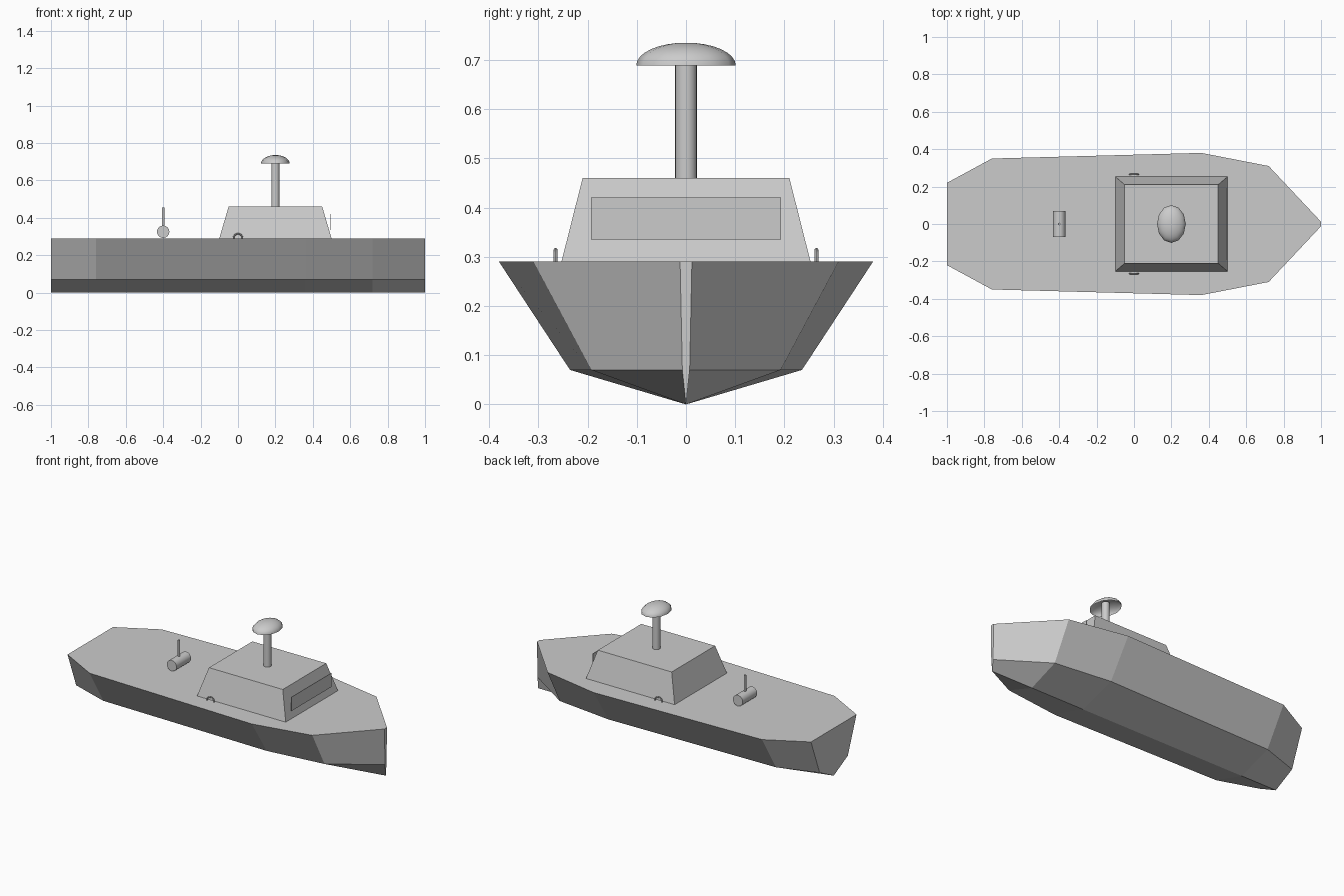
import bpy, bmesh, math

cube = bpy.data.objects.get("Cube")
if cube:
    bpy.data.objects.remove(cube, do_unlink=True)

grey = bpy.data.materials.new("plain_grey")
grey.use_nodes = True
grey.diffuse_color = (0.6, 0.6, 0.6, 1)
grey.node_tree.nodes["Principled BSDF"].inputs["Base Color"].default_value = (0.6, 0.6, 0.6, 1)


def finish(name, bm, smooth=False):
    mesh = bpy.data.meshes.new(name)
    bm.to_mesh(mesh)
    bm.free()
    mesh.materials.append(grey)
    obj = bpy.data.objects.new(name, mesh)
    bpy.context.collection.objects.link(obj)
    if smooth:
        bpy.ops.object.select_all(action="DESELECT")
        obj.select_set(True)
        bpy.context.view_layer.objects.active = obj
        bpy.ops.object.shade_smooth_by_angle(angle=math.radians(40))
    return obj


def loft(name, rings, closed_ends=True, smooth=False):
    """Skin matching closed rings of points."""
    bm = bmesh.new()
    rows = [[bm.verts.new(p) for p in ring] for ring in rings]
    for a, b in zip(rows, rows[1:]):
        for i in range(len(a)):
            j = (i + 1) % len(a)
            bm.faces.new((a[i], a[j], b[j], b[i]))
    if closed_ends:
        bm.faces.new(rows[0])
        bm.faces.new(rows[-1])
    bmesh.ops.recalc_face_normals(bm, faces=bm.faces)
    return finish(name, bm, smooth)


def cylinder(name, radius, depth, location, sides=24, along_y=False):
    bm = bmesh.new()
    bmesh.ops.create_cone(bm, cap_ends=True, segments=sides,
                          radius1=radius, radius2=radius, depth=depth)
    obj = finish(name, bm, True)
    obj.location = location
    if along_y:
        obj.rotation_euler.x = math.pi / 2
    return obj


# Hull: a five-point section at each station, stern to bow
DECK, CHINE = 0.29, 0.07
stations = [(-1, 0.22), (-0.76, 0.35), (0.36, 0.38), (0.72, 0.31), (1, 0.012)]
loft("hull", [[(x, -w, DECK), (x, -w * 0.62, CHINE), (x, 0, 0),
               (x, w * 0.62, CHINE), (x, w, DECK)] for x, w in stations])


# Cabin with sloping walls
def rectangle(x0, x1, w, z):
    return [(x0, -w, z), (x1, -w, z), (x1, w, z), (x0, w, z)]


loft("cabin", [rectangle(-0.10, 0.50, 0.253, DECK),
               rectangle(-0.05, 0.45, 0.21, 0.46)])

# Upright windscreen plate
loft("windscreen", [rectangle(0.495, 0.498, 0.193, 0.335),
                    rectangle(0.495, 0.498, 0.193, 0.42)])

# Mast and open radar dome
cylinder("mast", 0.022, 0.26, (0.2, 0, 0.59))
SIDES, STEPS = 12, 8
dome = []
for k in range(STEPS):
    a = math.pi / 2 * k / STEPS
    dome.append([(0.2 + 0.077 * math.cos(a) * math.cos(t),
                  0.101 * math.cos(a) * math.sin(t),
                  0.689 + 0.046 * math.sin(a))
                 for t in (math.tau * i / SIDES for i in range(SIDES))])
dome_obj = loft("radar_dome", dome, closed_ends=False, smooth=True)
bm = bmesh.new()
bm.from_mesh(dome_obj.data)
top = [e for e in bm.edges if e.is_boundary and e.verts[0].co.z > 0.7]
bmesh.ops.holes_fill(bm, edges=top, sides=0)
bmesh.ops.recalc_face_normals(bm, faces=bm.faces)
for f in bm.faces:
    f.smooth = True
bm.to_mesh(dome_obj.data)
bm.free()

# Winch drum and its post on the aft deck
cylinder("winch_drum", 0.033, 0.14, (-0.4, 0, 0.325), along_y=True)
cylinder("winch_post", 0.007, 0.13, (-0.4, 0, 0.39), sides=12)

# Ring handles half sunk in the side decks
for side, y in (("left", 0.265), ("right", -0.265)):
    ring = []
    for i in range(17):
        a = math.pi * i / 16
        ring.append([((0.024 + 0.004 * math.cos(b)) * math.cos(a),
                      y + 0.004 * math.sin(b),
                      DECK + (0.024 + 0.004 * math.cos(b)) * math.sin(a))
                     for b in (math.tau * j / 8 for j in range(8))])
    loft("ring_handle_" + side, ring, smooth=True)
